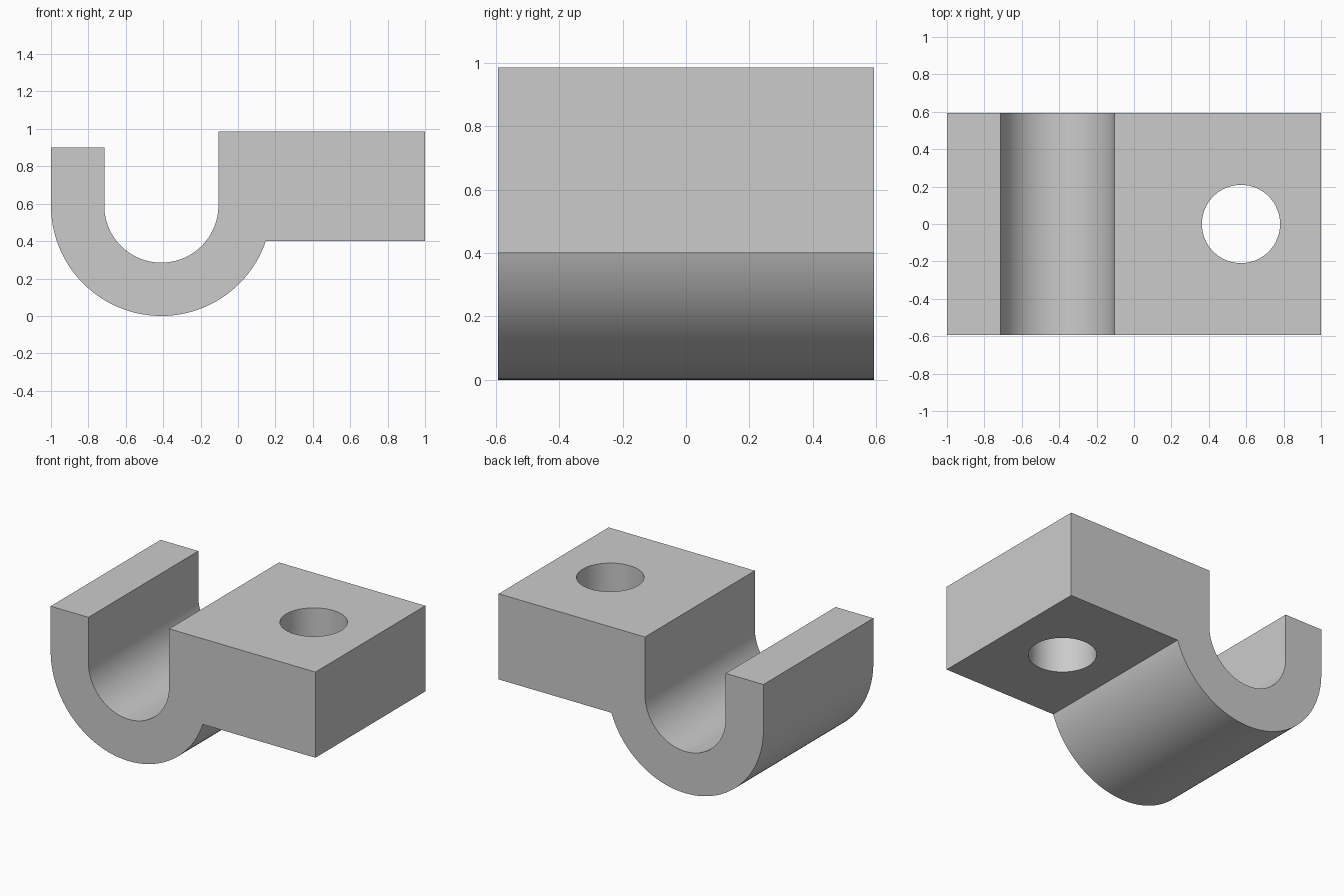
import bpy
import bmesh
from math import acos, asin, cos, pi, sin

cube = bpy.data.objects.get("Cube")
if cube:
    bpy.data.objects.remove(cube, do_unlink=True)

# Main dimensions
CX, CZ = -0.41, 0.59            # centre of the hook's curve
OUTER, INNER = 0.59, 0.305
HALF_DEPTH = 0.593
LIP_TOP, BLOCK_TOP, BLOCK_BOTTOM = 0.9, 0.985, 0.4

grey = bpy.data.materials.new("plain_grey")
grey.use_nodes = True
colour = (0.6, 0.6, 0.6, 1)
grey.diffuse_color = colour
grey.node_tree.nodes["Principled BSDF"].inputs["Base Color"].default_value = colour


def arc(radius, start, end, steps):
    angles = [start + (end - start) * i / steps for i in range(steps + 1)]
    return [(CX + radius * cos(a), CZ + radius * sin(a)) for a in angles]


# Hook and block profile, drawn in x and z
meet = asin((BLOCK_BOTTOM - CZ) / OUTER)
profile = [(CX - OUTER, LIP_TOP)]
profile += arc(OUTER, -pi, meet, 64)
profile += [(1, BLOCK_BOTTOM), (1, BLOCK_TOP), (CX + INNER, BLOCK_TOP)]
profile += arc(INNER, 0, -pi, 64)
profile += [(CX - INNER, LIP_TOP)]

# Extrude the profile from front to back
bm = bmesh.new()
face = bm.faces.new([bm.verts.new((x, -HALF_DEPTH, z)) for x, z in profile])
made = bmesh.ops.extrude_face_region(bm, geom=[face], use_keep_orig=True)
back = [v for v in made["geom"] if isinstance(v, bmesh.types.BMVert)]
bmesh.ops.translate(bm, verts=back, vec=(0, 2 * HALF_DEPTH, 0))
bmesh.ops.recalc_face_normals(bm, faces=bm.faces)
mesh = bpy.data.meshes.new("hook_bracket")
bm.to_mesh(mesh)
bm.free()
mesh.materials.append(grey)
bracket = bpy.data.objects.new("hook_bracket", mesh)
bpy.context.collection.objects.link(bracket)

# Round bolt hole through the block
bpy.ops.mesh.primitive_cylinder_add(vertices=96, radius=0.209, depth=1.2,
                                    location=(0.572, 0, 0.7))
cutter = bpy.context.object
cutter.name = "bolt_hole_cutter"
cutter.data.materials.append(grey)
cut = bracket.modifiers.new("bolt_hole", "BOOLEAN")
cut.operation = "DIFFERENCE"
cut.solver = "EXACT"
cut.object = cutter

bpy.ops.object.select_all(action="DESELECT")
bracket.select_set(True)
bpy.context.view_layer.objects.active = bracket
bpy.ops.object.modifier_apply(modifier=cut.name)
bpy.data.objects.remove(cutter, do_unlink=True)

# Smooth curved walls, crisp corners
bpy.ops.object.shade_smooth_by_angle(angle=pi / 6)
